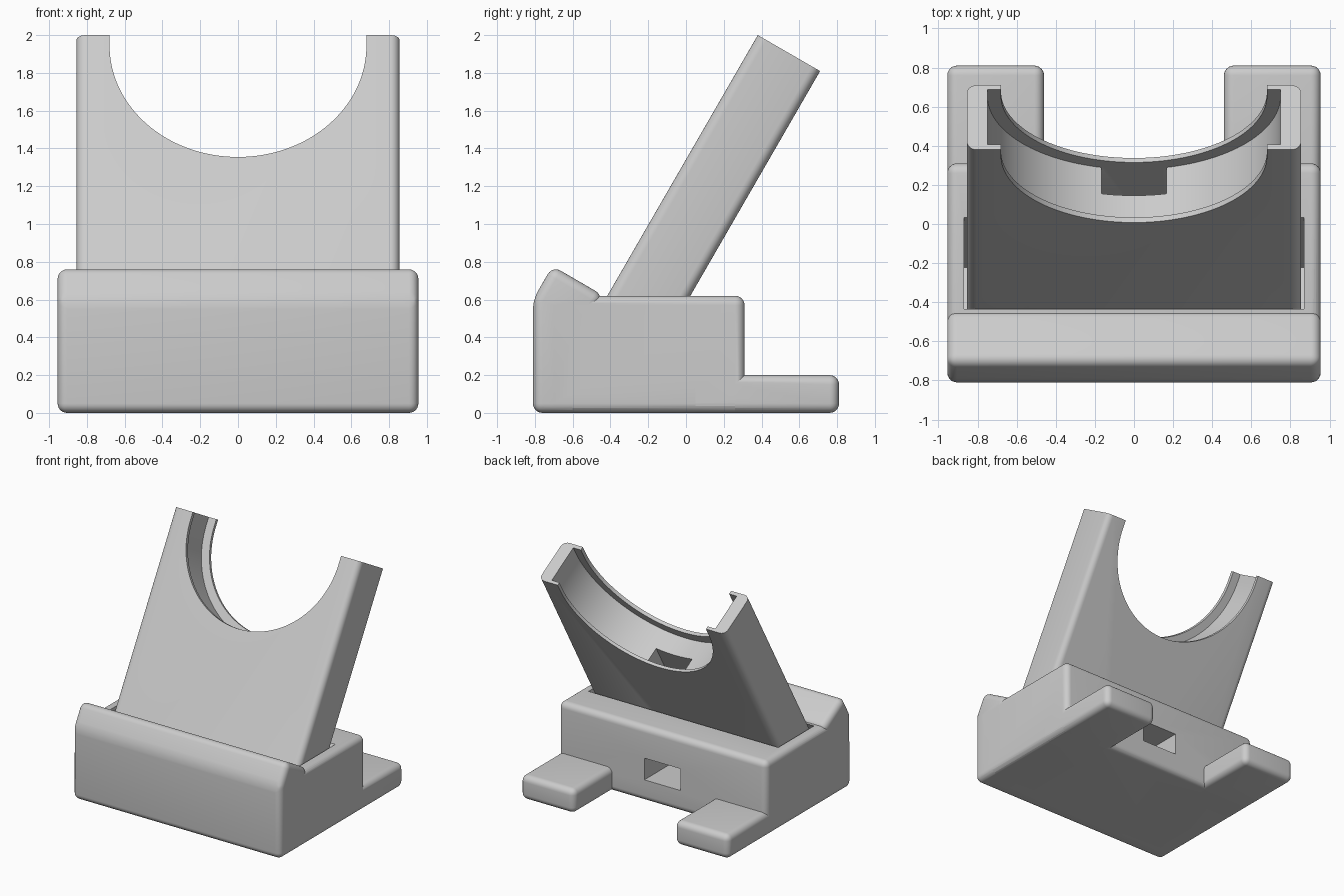
import bpy, bmesh
from math import radians, sin, cos, pi
from mathutils import Matrix, Vector

if "Cube" in bpy.data.objects:
    bpy.data.objects.remove(bpy.data.objects["Cube"], do_unlink=True)

grey = bpy.data.materials.new("light_grey")
grey.use_nodes = True
GREY = (0.6, 0.6, 0.6, 1)
grey.diffuse_color = GREY
grey.node_tree.nodes["Principled BSDF"].inputs["Base Color"].default_value = GREY

# Frame of the leaning back rest: origin on its top front edge
LEAN = Matrix.Translation((0, 0.38, 2.0)) @ Matrix.Rotation(radians(-30), 4, "X")
ROUND = 0.05


def prism(name, loop, sweep, bevel=None, frame=None):
    """Sweep a closed loop; bevel is a test on edge direction."""
    bm = bmesh.new()
    face = bm.faces.new([bm.verts.new(p) for p in loop])
    ext = bmesh.ops.extrude_face_region(bm, geom=[face])["geom"]
    moved = [v for v in ext if isinstance(v, bmesh.types.BMVert)]
    bmesh.ops.translate(bm, verts=moved, vec=sweep)
    bmesh.ops.recalc_face_normals(bm, faces=bm.faces)
    if bevel:
        edges = [e for e in bm.edges if bevel((e.verts[1].co - e.verts[0].co).normalized())]
        bmesh.ops.bevel(bm, geom=edges, offset=ROUND, offset_type="OFFSET", segments=6,
                        profile=0.5, affect="EDGES", clamp_overlap=True)
    if frame:
        bm.transform(frame)
    mesh = bpy.data.meshes.new(name)
    bm.to_mesh(mesh)
    bm.free()
    mesh.materials.append(grey)
    obj = bpy.data.objects.new(name, mesh)
    bpy.context.collection.objects.link(obj)
    return obj


def box(name, lo, hi, **kw):
    (x0, y0, z0), (x1, y1, z1) = lo, hi
    loop = [(x0, y0, z0), (x1, y0, z0), (x1, y0, z1), (x0, y0, z1)]
    return prism(name, loop, (0, y1 - y0, 0), **kw)


def arch(name, radius, y0, y1):
    """U-shaped cutter, open at the top, in the back rest frame."""
    steps = 64
    loop = [(radius * cos(pi + pi * i / steps), y0, -0.065 + radius * sin(pi + pi * i / steps))
            for i in range(steps + 1)]
    loop += [(radius, y0, 0.2), (-radius, y0, 0.2)]
    return prism(name, loop, (0, y1 - y0, 0), frame=LEAN)


def combine(target, other, operation):
    bpy.context.view_layer.objects.active = target
    mod = target.modifiers.new(operation.lower(), "BOOLEAN")
    mod.object, mod.operation, mod.solver = other, operation, "EXACT"
    bpy.ops.object.modifier_apply(modifier=mod.name)
    bpy.data.objects.remove(other, do_unlink=True)


def every_edge(d):
    return True


def long_edge(d):
    return abs(d.z) > 0.9


# Base: rounded block, front lip and two rear feet fused together
base = box("base", (-0.955, -0.75, 0), (0.955, 0.31, 0.62), bevel=every_edge)
lip_profile = [(-0.81, 0), (-0.81, 0.6), (-0.707, 0.778), (-0.435, 0.62), (-0.55, 0.42), (-0.55, 0)]
lip = prism("front_lip", [(-0.955, y, z) for y, z in lip_profile], (1.91, 0, 0), bevel=every_edge)
combine(base, lip, "UNION")
for x0, x1 in ((-0.955, -0.46), (0.46, 0.955)):
    foot = box("rear_foot", (x0, 0, 0), (x1, 0.81, 0.2), bevel=every_edge)
    combine(base, foot, "UNION")

# Leaning slot for the back rest
combine(base, box("slot", (-0.87, -0.015, -1.88), (0.87, 0.39, -0.9), frame=LEAN), "DIFFERENCE")

# Back rest with round cradle, inner groove and cable channel
rest = box("back_rest", (-0.855, 0, -1.875), (0.855, 0.381, 0), bevel=long_edge, frame=LEAN)
combine(rest, arch("cradle", 0.68, -0.1, 0.5), "DIFFERENCE")
combine(rest, arch("groove", 0.75, 0.03, 0.355), "DIFFERENCE")
combine(rest, box("channel", (-0.165, 0.2, -1.95), (0.165, 0.355, -0.5), frame=LEAN), "DIFFERENCE")

# Cable hole through the rear wall into the channel
for part in (base, rest):
    combine(part, box("cable_hole", (-0.165, -0.22, 0.18), (0.165, 0.5, 0.36)), "DIFFERENCE")

for part in (base, rest):
    bpy.ops.object.select_all(action="DESELECT")
    part.select_set(True)
    bpy.context.view_layer.objects.active = part
    bpy.ops.object.shade_smooth_by_angle(angle=radians(30))
